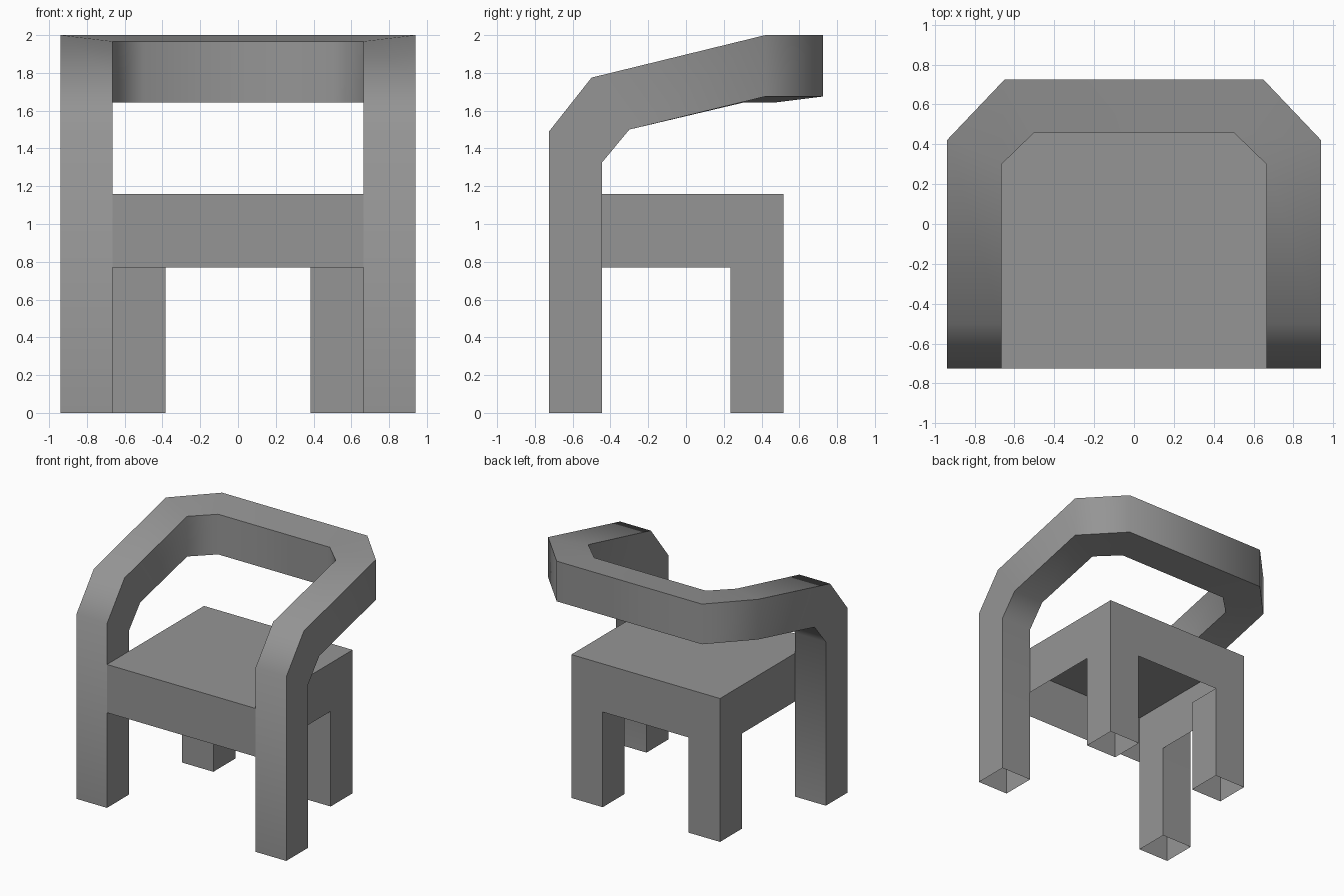
import bpy
import bmesh
import math

cube = bpy.data.objects.get("Cube")
if cube:
    bpy.data.objects.remove(cube, do_unlink=True)

# Single matte grey for the whole chair
grey = bpy.data.materials.new("mid_grey")
grey.use_nodes = True
grey.diffuse_color = (0.3, 0.3, 0.3, 1)
grey.node_tree.nodes["Principled BSDF"].inputs["Base Color"].default_value = (0.3, 0.3, 0.3, 1)

SEAT_X = 0.665      # half width of the seat, also the inner side of the frame
FRONT, LEG_BACK = -0.725, -0.445
BACK = 0.515
APRON, SEAT_TOP = 0.77, 1.16
LEG = 0.28


def finish(name, bm):
    mesh = bpy.data.meshes.new(name)
    bm.to_mesh(mesh)
    bm.free()
    mesh.materials.append(grey)
    obj = bpy.data.objects.new(name, mesh)
    bpy.context.collection.objects.link(obj)
    return obj


def walls(name, outline, z0, z1, skip=(), cap=False):
    """Upright walls round a counter-clockwise outline, open below."""
    bm = bmesh.new()
    low = [bm.verts.new((x, y, z0)) for x, y in outline]
    high = [bm.verts.new((x, y, z1)) for x, y in outline]
    n = len(outline)
    for i in range(n):
        if i not in skip:
            j = (i + 1) % n
            bm.faces.new((low[i], low[j], high[j], high[i]))
    if cap:
        bm.faces.new(high)
    return finish(name, bm)


# Seat: hollow shell, its front sides closed by the front legs of the frame
walls("seat", [(-SEAT_X, FRONT), (SEAT_X, FRONT), (SEAT_X, LEG_BACK),
               (SEAT_X, BACK), (-SEAT_X, BACK), (-SEAT_X, LEG_BACK)],
      APRON, SEAT_TOP, skip=(1, 5), cap=True)

# Back legs: open square tubes
for side, x0 in (("left", SEAT_X - LEG), ("right", -SEAT_X)):
    x1, y0 = x0 + LEG, BACK - LEG
    walls("back_leg_" + side, [(x0, y0), (x1, y0), (x1, BACK), (x0, BACK)], 0, APRON)

# Frame: front legs, arms and backrest as one bent tube.
# Each section: outer top, inner top, inner bottom, outer bottom
OUT = 0.94


def arm_section(top, bottom):
    return [(OUT, *top), (SEAT_X, *top), (SEAT_X, *bottom), (OUT, *bottom)]


def back_section(outer, inner):
    return [(*outer, 2.0), (*inner, 1.967), (*inner, 1.642), (*outer, 1.675)]


half = [
    arm_section((FRONT, 0), (LEG_BACK, 0)),
    arm_section((FRONT, 1.49), (LEG_BACK, 1.325)),
    arm_section((-0.5, 1.775), (-0.3, 1.5)),
    back_section((OUT, 0.42), (SEAT_X, 0.3)),
    back_section((0.65, 0.725), (0.5, 0.46)),
]
mirrored = [[(-x, y, z) for x, y, z in section] for section in reversed(half)]

bm = bmesh.new()
rings = [[bm.verts.new(p) for p in section] for section in half + mirrored]
for a, b in zip(rings, rings[1:]):
    for k in range(4):
        m = (k + 1) % 4
        bm.faces.new((a[k], b[k], b[m], a[m]))
frame = finish("arm_and_back_frame", bm)

# Soft shading across the bends, crisp tube edges
bpy.ops.object.select_all(action="DESELECT")
frame.select_set(True)
bpy.context.view_layer.objects.active = frame
bpy.ops.object.shade_smooth_by_angle(angle=math.radians(60))
